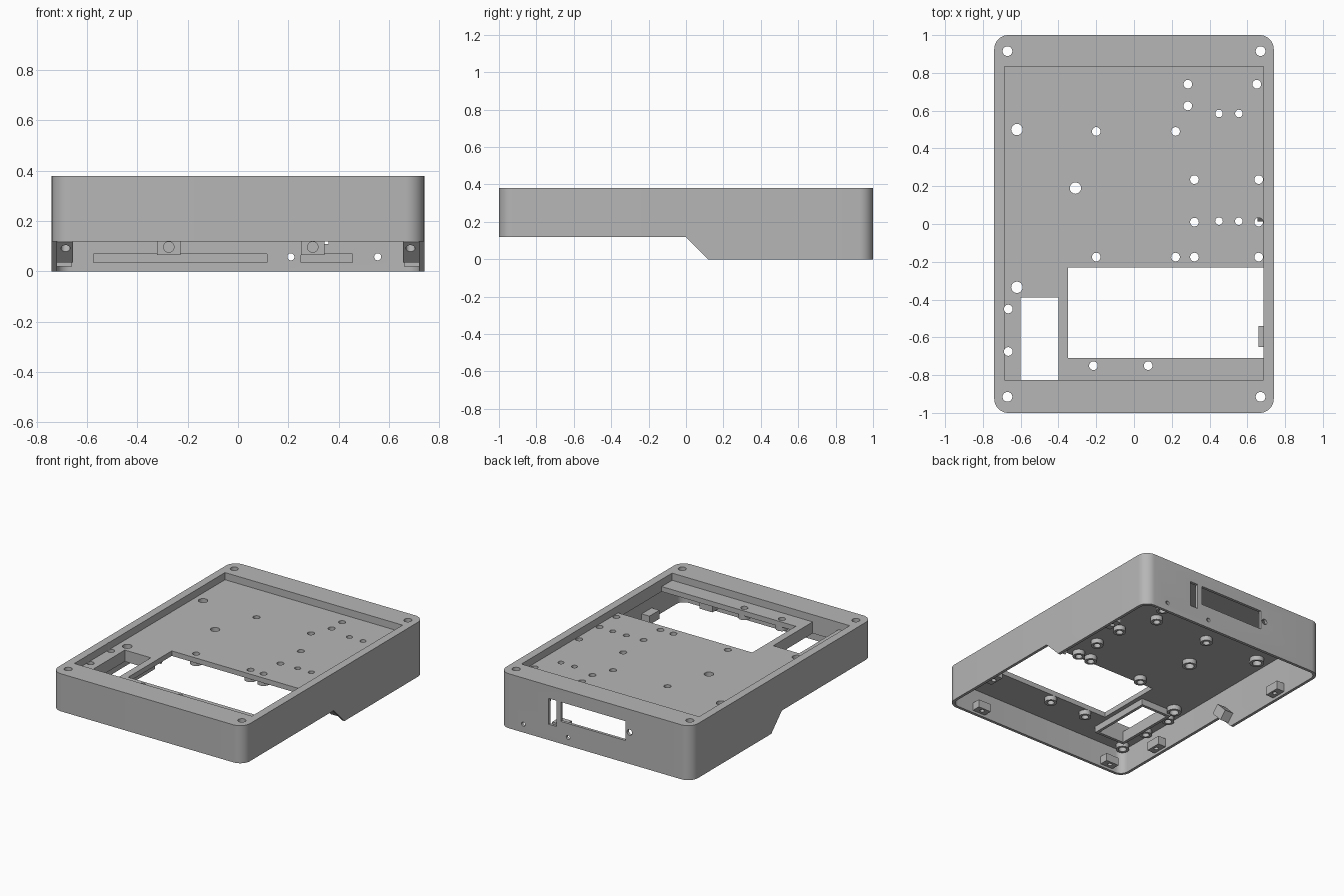
import bpy, bmesh, math
from mathutils import Vector

cube = bpy.data.objects.get("Cube")
if cube:
    bpy.data.objects.remove(cube)

grey = bpy.data.materials.new("case_grey")
grey.use_nodes = True
colour = (0.47, 0.47, 0.47, 1)
grey.diffuse_color = colour
grey.node_tree.nodes["Principled BSDF"].inputs["Base Color"].default_value = colour

# Axis maps: outline (u, v) swept along w
PLACE = {"z": lambda u, v, w: (u, v, w),
         "y": lambda u, v, w: (u, w, v),
         "x": lambda u, v, w: (w, u, v)}


def prism(bm, outline, lo, hi, axis="z"):
    """Sweep a closed outline between two levels."""
    rings = [[bm.verts.new(PLACE[axis](u, v, w)) for u, v in outline] for w in (lo, hi)]
    faces = [bm.faces.new(r) for r in rings]
    n = len(outline)
    for i in range(n):
        j = (i + 1) % n
        faces.append(bm.faces.new((rings[0][i], rings[0][j], rings[1][j], rings[1][i])))
    bmesh.ops.recalc_face_normals(bm, faces=faces)
    return [v for r in rings for v in r]


def rect(u0, u1, v0, v1):
    return [(u0, v0), (u1, v0), (u1, v1), (u0, v1)]


def circle(u, v, r, n=24):
    return [(u + r * math.cos(math.tau * i / n), v + r * math.sin(math.tau * i / n))
            for i in range(n)]


def rounded(w, h, r, n=10):
    pts = []
    for k, (sx, sy) in enumerate([(1, 1), (-1, 1), (-1, -1), (1, -1)]):
        for i in range(n + 1):
            a = math.pi / 2 * (k + i / n)
            pts.append((sx * (w - r) + r * math.cos(a), sy * (h - r) + r * math.sin(a)))
    return pts


def finish(bm, name):
    mesh = bpy.data.meshes.new(name)
    bm.to_mesh(mesh)
    bm.free()
    ob = bpy.data.objects.new(name, mesh)
    mesh.materials.append(grey)
    bpy.context.collection.objects.link(ob)
    return ob


def single(name, *args):
    bm = bmesh.new()
    prism(bm, *args)
    return finish(bm, name)


def activate(ob):
    bpy.ops.object.select_all(action="DESELECT")
    ob.select_set(True)
    bpy.context.view_layer.objects.active = ob


def cut(ob, cutter):
    mod = ob.modifiers.new("cut", "BOOLEAN")
    mod.operation = "DIFFERENCE"
    mod.solver = "EXACT"
    mod.object = cutter
    activate(ob)
    bpy.ops.object.modifier_apply(modifier=mod.name)


TOP, FLOOR, CEILING, STEP = 0.38, 0.33, 0.295, 0.118
WALL_X, WALL_Y = 0.72, 0.98

# Case shell: rounded block with stepped underside, hollow below, tray on top
shell = single("case_shell", rounded(0.74, 1, 0.075), 0, TOP)
shell_cutters = [
    single("step_cutter", [(-1.2, -0.2), (0.315, -0.2), (0, STEP), (-1.2, STEP)], -1, 1, "x"),
    single("cavity_cutter", rounded(WALL_X, WALL_Y, 0.055), -0.1, CEILING),
    single("tray_cutter", rect(-0.685, 0.685, -0.825, 0.835), FLOOR, 0.5),
]

# Floor windows
window_cutters = [
    single("large_window_cutter", rect(-0.35, 0.685, -0.71, -0.23), 0.2, 0.35),
    single("small_window_cutter", rect(-0.6, -0.4, -0.825, -0.39), 0.2, 0.35),
]

# Back wall ports, screw holes and shallow inner grooves
bm = bmesh.new()
prism(bm, rect(-0.235, 0.265, 0.155, 0.29), 0.9, 1.1, "y")
prism(bm, rect(0.3, 0.36, 0.11, 0.29), 0.9, 1.1, "y")
for x, z, r in [(-0.265, 0.22, 0.02), (0.21, 0.058, 0.014), (0.555, 0.058, 0.014)]:
    prism(bm, circle(x, z, r), 0.9, 1.1, "y")
for x0, x1 in [(-0.575, 0.115), (0.25, 0.455)]:
    prism(bm, rect(x0, x1, 0.035, 0.07), 0.9, 0.99, "y")
shell_cutters.append(finish(bm, "back_port_cutter"))

# Vertical screw holes grouped by radius
CORNERS = [(x, y) for x in (-0.67, 0.67) for y in (-0.915, 0.915)]
HOLES = {
    0.026: CORNERS,
    0.03: [(-0.62, 0.5), (-0.31, 0.19), (-0.62, -0.335)],
    0.023: [(x, y) for x in (-0.2, 0.22) for y in (0.49, -0.175)]
    + [(x, y) for x in (0.32, 0.66) for y in (0.235, 0.01, -0.175)]
    + [(0.285, 0.74), (0.65, 0.74), (0.285, 0.625),
       (-0.665, -0.45), (-0.665, -0.675), (-0.215, -0.75), (0.075, -0.75)],
    0.02: [(x, y) for x in (0.45, 0.555) for y in (0.585, 0.015)],
}
bm = bmesh.new()
posts = bmesh.new()
for r, spots in HOLES.items():
    for x, y in spots:
        prism(bm, circle(x, y, r), 0.2, 0.5)
        if r > 0.02:
            prism(posts, circle(x, y, r + 0.017), 0.262, CEILING + 0.005)
hole_cutter = finish(bm, "screw_hole_cutter")
standoffs = finish(posts, "standoffs")

# Raised frame under the small window
frame = single("small_window_frame", rect(-0.62, -0.38, -0.845, -0.37), 0.25, CEILING + 0.005)

# Cover lugs along the front, sides, back and sloped step
bm = bmesh.new()
lug_holes = bmesh.new()
for x in (-0.59, 0.49):
    prism(bm, rect(x - 0.05, x + 0.05, -0.985, -0.92), 0.135, 0.19)
    prism(lug_holes, circle(x, -0.947, 0.015), 0.1, 0.18)
for s in (-1, 1):
    for y in (-0.595, 0.6):
        z = 0.135 if y < 0 else 0.02
        lo, hi = sorted((s * 0.66, s * 0.725))
        prism(bm, rect(lo, hi, y - 0.055, y + 0.055), z, z + 0.06)
        prism(lug_holes, circle(s * 0.687, y, 0.015), z - 0.05, z + 0.045)
    lo, hi = sorted((s * 0.655, s * 0.725))
    prism(bm, [(0.012, 0.115), (0.09, 0.035), (0.14, 0.085), (0.062, 0.165)], lo, hi, "x")
    # Hole square to the slope
    verts = prism(lug_holes, circle(0, 0, 0.018), -0.03, 0.045)
    turn = Vector((0, 0, 1)).rotation_difference(Vector((0, 1, 1))).to_matrix()
    bmesh.ops.rotate(lug_holes, verts=verts, cent=(0, 0, 0), matrix=turn)
    bmesh.ops.translate(lug_holes, verts=verts, vec=(s * 0.685, 0.035, 0.092))
for x in (-0.275, 0.297):
    prism(bm, rect(x - 0.046, x + 0.046, 0.065, 0.125), 0.9, 0.985, "y")
    prism(lug_holes, circle(x, 0.097, 0.021), 0.85, 0.96, "y")
lugs = finish(bm, "cover_lugs")
lug_cutter = finish(lug_holes, "lug_hole_cutter")

# Carve everything, then drop the cutters
for cutter in shell_cutters + window_cutters + [hole_cutter]:
    cut(shell, cutter)
cut(standoffs, hole_cutter)
cut(frame, window_cutters[1])
cut(lugs, lug_cutter)
for cutter in shell_cutters + window_cutters + [hole_cutter, lug_cutter]:
    bpy.data.objects.remove(cutter)

for ob in (shell, standoffs, frame, lugs):
    activate(ob)
    bpy.ops.object.shade_smooth_by_angle(angle=math.radians(30))
